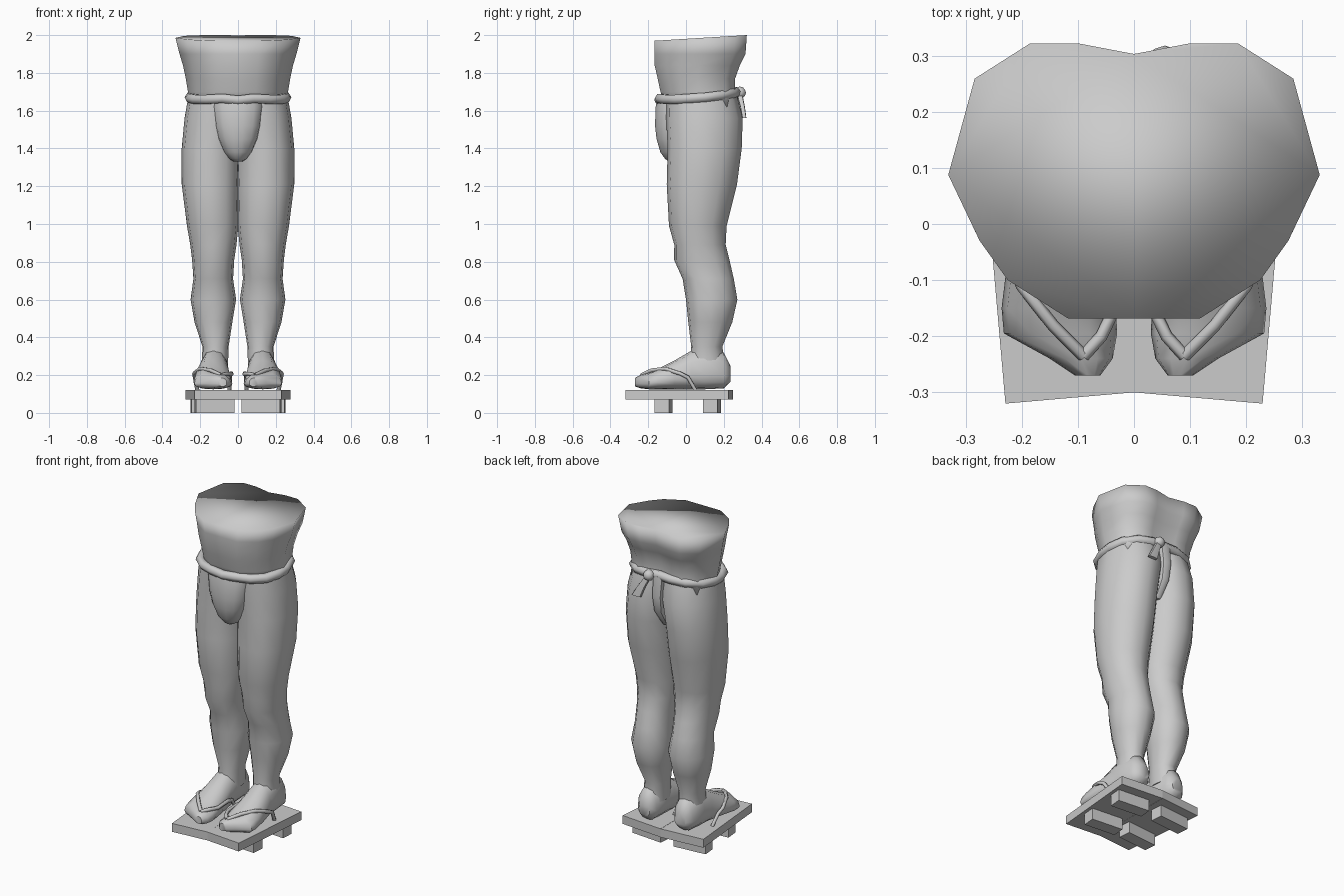
import bpy, bmesh
from math import cos, sin, pi, radians
from mathutils import Matrix, Vector


def finish(bm, name, mirror=False, angle=50):
    bmesh.ops.recalc_face_normals(bm, faces=bm.faces)
    me = bpy.data.meshes.new(name)
    bm.to_mesh(me)
    bm.free()
    ob = bpy.data.objects.new(name, me)
    bpy.context.collection.objects.link(ob)
    bpy.ops.object.select_all(action='DESELECT')
    ob.select_set(True)
    bpy.context.view_layer.objects.active = ob
    bpy.ops.object.shade_smooth_by_angle(angle=radians(angle))
    if mirror:
        m = ob.modifiers.new("Mirror", 'MIRROR')
        m.use_mirror_merge = False
    return ob


def loft(name, rings, mirror=False, angle=50):
    bm = bmesh.new()
    loops = [[bm.verts.new(p) for p in r] for r in rings]
    n = len(loops[0])
    for a, b in zip(loops, loops[1:]):
        for i in range(n):
            j = (i + 1) % n
            bm.faces.new((a[i], a[j], b[j], b[i]))
    bm.faces.new(loops[0])
    bm.faces.new(loops[-1])
    return finish(bm, name, mirror, angle)


def oval(a0, a1, b0, b1, n=12, e=2.3, mid=0.5, corner=None):
    # superellipse inside a box; mid sets the height of the widest line,
    # corner gives the (+,+) quadrant its own roundness
    ca, ra, cb = (a0 + a1) / 2, (a1 - a0) / 2, b0 + mid * (b1 - b0)
    pts = []
    for i in range(n):
        c, s = cos(2 * pi * i / n), sin(2 * pi * i / n)
        q = corner if corner and c > 0 and s > 0 else e
        k = (abs(c) ** q + abs(s) ** q) ** (-1 / q)
        pts.append((ca + ra * c * k, cb + (b1 - cb if s > 0 else cb - b0) * s * k))
    return pts


def level_rings(rows, **kw):
    return [[(x, y, z) for x, y in oval(*box, **kw)] for z, *box in rows]


def tube(name, pts, radius, mirror=False, cyclic=False):
    cu = bpy.data.curves.new(name, 'CURVE')
    cu.dimensions = '3D'
    cu.bevel_depth, cu.bevel_resolution, cu.use_fill_caps = radius, 1, True
    sp = cu.splines.new('POLY')
    sp.points.add(len(pts) - 1)
    for p, co in zip(sp.points, pts):
        p.co = (*co, 1)
    sp.use_cyclic_u = cyclic
    tmp = bpy.data.objects.new(name + "_path", cu)
    bpy.context.collection.objects.link(tmp)
    bpy.context.view_layer.update()
    bm = bmesh.new()
    ev = tmp.evaluated_get(bpy.context.evaluated_depsgraph_get())
    bm.from_mesh(ev.to_mesh())
    ev.to_mesh_clear()
    bpy.data.objects.remove(tmp)
    bmesh.ops.remove_doubles(bm, verts=bm.verts, dist=0.0005)
    return finish(bm, name, mirror, 65)


# legs: z, inner x, outer x, front y, back y
loft("legs", level_rings([
    (1.68, -0.05, 0.262, -0.105, 0.27), (1.56, -0.04, 0.283, -0.105, 0.30),
    (1.40, -0.015, 0.298, -0.097, 0.295), (1.21, -0.008, 0.298, -0.102, 0.27),
    (0.99, -0.002, 0.27, -0.09, 0.215), (0.89, 0.008, 0.253, -0.062, 0.21),
    (0.81, 0.02, 0.243, -0.063, 0.23), (0.71, 0.026, 0.236, -0.018, 0.253),
    (0.60, 0.01, 0.251, 0.0, 0.272), (0.48, 0.03, 0.23, 0.012, 0.245),
    (0.35, 0.05, 0.188, 0.028, 0.192), (0.24, 0.053, 0.193, 0.015, 0.21)],
    e=2.4, corner=1.95), True)

# feet: y, inner x, outer x, bottom z, top z
loft("feet", [[(x, y, z) for x, z in oval(*box, mid=0.35)] for y, *box in [
    (0.235, 0.085, 0.16, 0.165, 0.25), (0.20, 0.06, 0.19, 0.13, 0.32),
    (0.10, 0.055, 0.20, 0.125, 0.35), (0.03, 0.05, 0.205, 0.125, 0.33),
    (-0.06, 0.04, 0.225, 0.125, 0.278), (-0.15, 0.032, 0.236, 0.125, 0.232),
    (-0.195, 0.03, 0.232, 0.125, 0.212), (-0.24, 0.038, 0.15, 0.13, 0.202),
    (-0.27, 0.06, 0.105, 0.14, 0.185)]], True)

# torso stump, one outline squeezed towards the waist
half = [(0.118, -0.168), (0.225, -0.1), (0.275, -0.03), (0.331, 0.0875),
        (0.284, 0.259), (0.185, 0.322), (0.1, 0.322)]
outline = [(0, -0.168)] + half + [(0, 0.303)] + [(-x, y) for x, y in reversed(half)]


def torso_ring(z, sx, front, back, tilt=0):
    f = lambda y: front + (y + 0.168) / 0.49 * (back - front)
    return [(x * sx, f(y), z + tilt * (y + 0.168) / 0.49) for x, y in outline]


loft("torso", [torso_ring(1.62, 0.80, -0.11, 0.265), torso_ring(1.70, 0.80, -0.135, 0.258),
               torso_ring(1.77, 0.835, -0.15, 0.26), torso_ring(1.84, 0.88, -0.166, 0.285),
               torso_ring(1.90, 0.935, -0.167, 0.315), torso_ring(1.97, 1, -0.168, 0.322, 0.03)],
     angle=180)

# waist rope with knot and tail at the back
belt = [(0.08, -0.138, 1.665), (0.16, -0.105, 1.66), (0.222, -0.05, 1.66), (0.252, 0.025, 1.665),
        (0.255, 0.10, 1.67), (0.232, 0.18, 1.68), (0.165, 0.24, 1.69), (0.08, 0.262, 1.697)]
tube("waist_rope", [(0, -0.14, 1.655)] + belt + [(0, 0.258, 1.70)]
     + [(-x, y, z) for x, y, z in reversed(belt)], 0.028, cyclic=True)
bm = bmesh.new()
bmesh.ops.create_icosphere(bm, subdivisions=2, radius=0.033,
                           matrix=Matrix.Translation((0.055, 0.285, 1.695)))
finish(bm, "knot")
loft("knot_tail", level_rings([(1.69, 0.04, 0.075, 0.268, 0.298), (1.62, 0.07, 0.12, 0.287, 0.312),
                               (1.56, 0.09, 0.155, 0.298, 0.32)], n=8, e=4))

# loincloth: front pouch and back strip
loft("front_cloth", level_rings([
    (1.67, -0.128, 0.128, -0.15, 0.0), (1.62, -0.132, 0.132, -0.162, 0.0),
    (1.52, -0.12, 0.12, -0.165, 0.0), (1.45, -0.104, 0.104, -0.157, 0.0),
    (1.38, -0.075, 0.075, -0.137, 0.02), (1.345, -0.048, 0.048, -0.112, 0.03),
    (1.33, -0.022, 0.022, -0.09, 0.03)], n=14))
loft("back_strip", level_rings([
    (1.70, -0.035, 0.035, 0.2, 0.285), (1.58, -0.032, 0.032, 0.2, 0.30),
    (1.48, -0.028, 0.028, 0.18, 0.285), (1.38, -0.02, 0.02, 0.1, 0.22)], n=8, e=4))

# wooden clogs: splayed outer edge, nearly straight inner edge
turn = Matrix.Translation((0, -0.30, 0)) @ Matrix.Rotation(radians(-5), 4, 'Z')


def clog_box(name, x0, x1, y0, y1, z0, z1, skew=0.0):
    bm = bmesh.new()
    bmesh.ops.create_cube(bm, size=1)
    lo, hi = Vector((x0, y0, z0)), Vector((x1, y1, z1))
    for v in bm.verts:
        p = Vector([lo[i] + (v.co[i] + 0.5) * (hi[i] - lo[i]) for i in range(3)])
        if v.co.x < 0 and v.co.y > 0:
            p.x -= skew
        v.co = turn @ p
    finish(bm, name, True, 30)


clog_box("clog_board", 0, 0.23, 0, 0.547, 0.07, 0.122, 0.047)
clog_box("clog_front_tooth", 0.006, 0.21, 0.153, 0.23, 0, 0.075)
clog_box("clog_back_tooth", 0.002, 0.21, 0.41, 0.487, 0, 0.075)

# clog straps
tube("outer_strap", [(0.09, -0.235, 0.2), (0.145, -0.18, 0.226), (0.2, -0.11, 0.234),
                     (0.232, -0.03, 0.208), (0.228, 0.01, 0.188), (0.215, 0.05, 0.12)], 0.011, True)
tube("inner_strap", [(0.09, -0.235, 0.2), (0.058, -0.2, 0.208), (0.034, -0.15, 0.205),
                     (0.035, -0.05, 0.21), (0.042, 0.0, 0.195), (0.045, 0.05, 0.12)], 0.011, True)
